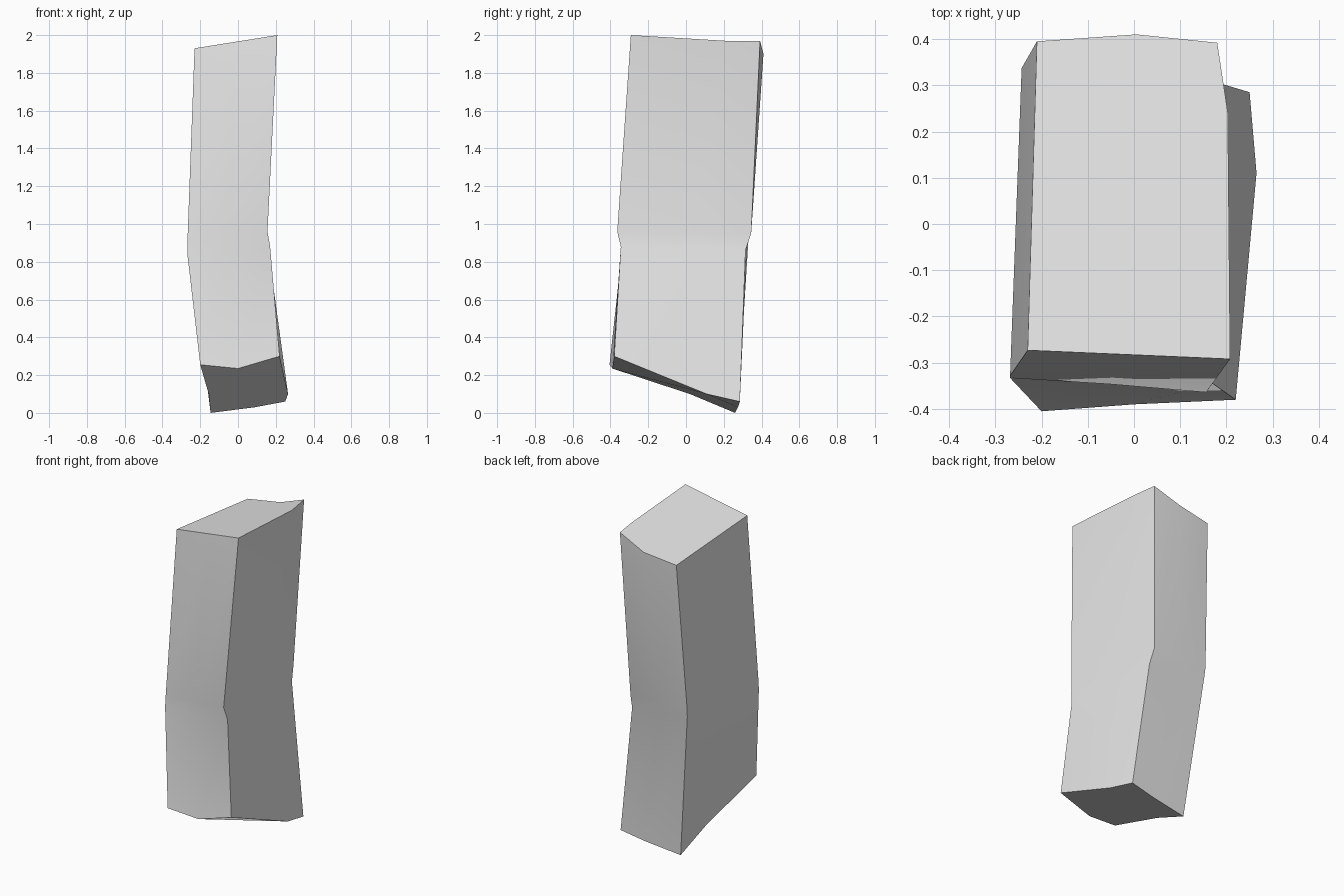
import bpy
import bmesh
import math
from mathutils import Vector

default_cube = bpy.data.objects.get("Cube")
if default_cube:
    bpy.data.objects.remove(default_cube, do_unlink=True)


def make_material(name, colour):
    material = bpy.data.materials.new(name)
    material.use_nodes = True
    material.diffuse_color = colour
    for node in material.node_tree.nodes:
        if node.type == "BSDF_PRINCIPLED":
            node.inputs["Base Color"].default_value = colour
    return material


def cross_section(front_left, front_right, back_right, back_left, **middles):
    """Ring of four corners and four edge points, halfway unless one is given."""
    corners = [Vector(c) for c in (front_left, front_right, back_right, back_left)]
    ring = []
    for index, side in enumerate(("front", "right", "back", "left")):
        start, end = corners[index], corners[(index + 1) % len(corners)]
        ring.append(start)
        ring.append(Vector(middles[side]) if side in middles else start.lerp(end, 0.5))
    return ring


def loft(name, sections, material):
    """Skin the rings from bottom to top and close both ends."""
    bm = bmesh.new()
    rings = [[bm.verts.new(point) for point in section] for section in sections]
    for lower, upper in zip(rings, rings[1:]):
        count = len(lower)
        for i in range(count):
            j = (i + 1) % count
            bm.faces.new((lower[i], lower[j], upper[j], upper[i]))
    bm.faces.new(list(reversed(rings[0])))
    bm.faces.new(rings[-1])
    bmesh.ops.recalc_face_normals(bm, faces=bm.faces)
    mesh = bpy.data.meshes.new(name)
    bm.to_mesh(mesh)
    bm.free()
    mesh.materials.append(material)
    obj = bpy.data.objects.new(name, mesh)
    bpy.context.collection.objects.link(obj)
    return obj


# Sloping broken underside
bottom = cross_section(
    (-0.20, -0.405, 0.255), (0.22, -0.38, 0.30),
    (0.25, 0.285, 0.06), (-0.145, 0.26, 0.0),
    front=(0.0, -0.39, 0.235), right=(0.265, 0.11, 0.10),
    back=(0.09, 0.275, 0.03), left=(-0.155, 0.02, 0.10))

# Two close rings form the bend
bend_low = cross_section(
    (-0.268, -0.333, 0.84), (0.17, -0.345, 0.88),
    (0.15, 0.315, 0.86), (-0.24, 0.33, 0.91))
bend_high = cross_section(
    (-0.268, -0.328, 0.90), (0.156, -0.364, 0.96),
    (0.14, 0.345, 0.95), (-0.243, 0.337, 0.97))

# Slanted top
top = cross_section(
    (-0.23, -0.273, 1.93), (0.208, -0.292, 2.0),
    (0.18, 0.392, 1.97), (-0.21, 0.395, 1.87),
    right=(0.203, 0.24, 1.968), back=(0.005, 0.41, 1.90))

stone_grey = make_material("light_grey", (0.8, 0.8, 0.8, 1.0))
block = loft("bent_block", [bottom, bend_low, bend_high, top], stone_grey)

# Soft bend with crisp corner edges
bpy.ops.object.select_all(action="DESELECT")
block.select_set(True)
bpy.context.view_layer.objects.active = block
bpy.ops.object.shade_smooth_by_angle(angle=math.radians(30))
